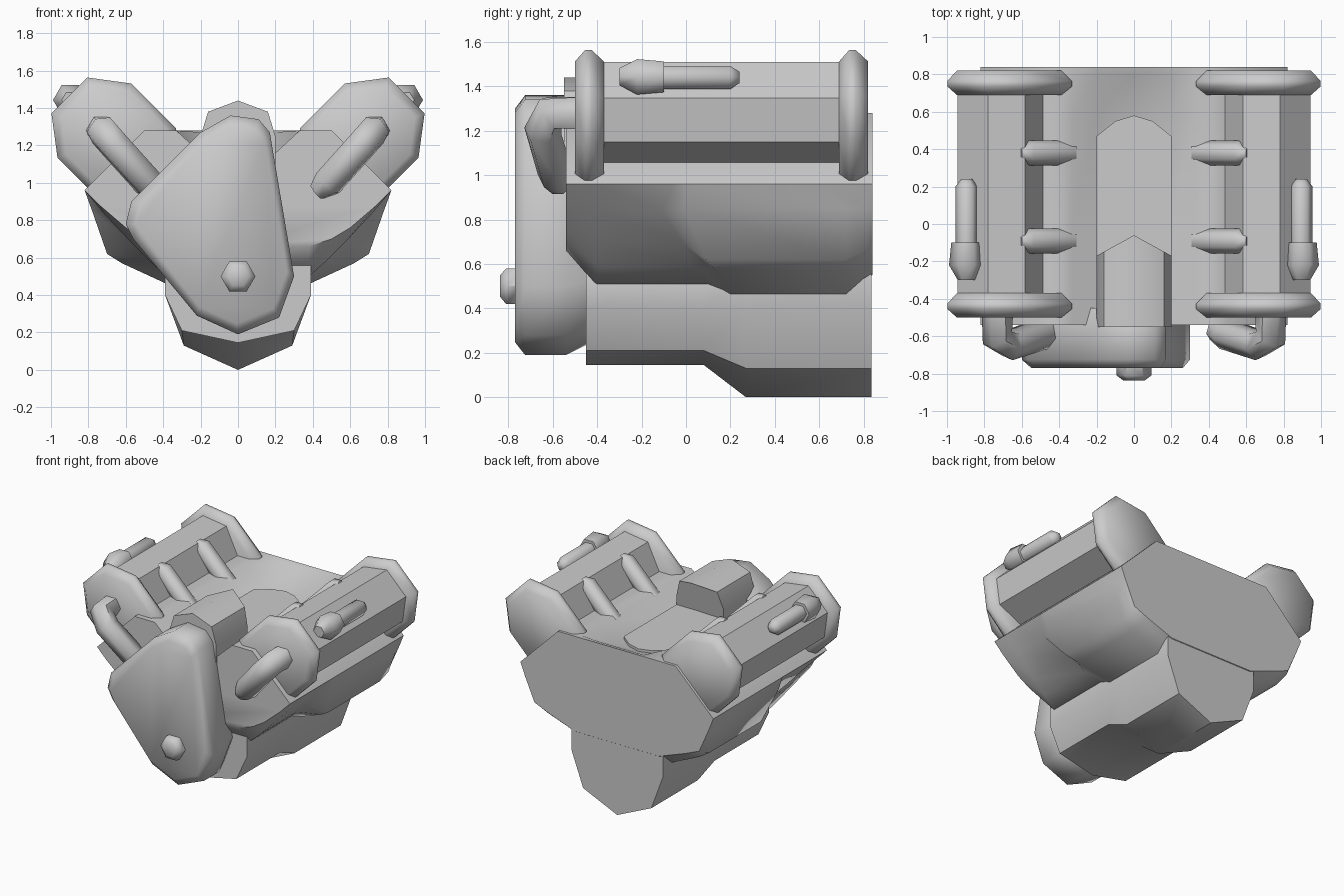
import bpy, bmesh
from math import radians, cos, sin, pi
from mathutils import Vector

if "Cube" in bpy.data.objects:
    bpy.data.objects.remove(bpy.data.objects["Cube"])

S = 2 ** -0.5  # both banks lean 45 degrees


def finish(ob, mirror=False, angle=50):
    if mirror:
        m = ob.modifiers.new("Mirror", 'MIRROR')
        m.use_axis[0] = True
    bpy.ops.object.select_all(action='DESELECT')
    ob.select_set(True)
    bpy.context.view_layer.objects.active = ob
    bpy.ops.object.shade_smooth_by_angle(angle=radians(angle))
    return ob


def loft(name, rings, mirror=False, angle=50):
    """Skin closed rings of equal point count and cap both ends."""
    bm = bmesh.new()
    vs = [[bm.verts.new(p) for p in r] for r in rings]
    n = len(vs[0])
    for a, b in zip(vs, vs[1:]):
        for i in range(n):
            bm.faces.new((a[i], a[(i + 1) % n], b[(i + 1) % n], b[i]))
    bm.faces.new(vs[0])
    bm.faces.new(vs[-1])
    bmesh.ops.recalc_face_normals(bm, faces=bm.faces[:])
    me = bpy.data.meshes.new(name)
    bm.to_mesh(me)
    bm.free()
    ob = bpy.data.objects.new(name, me)
    bpy.context.collection.objects.link(ob)
    return finish(ob, mirror, angle)


def at(prof, y, k=1.0, c=(0, 0)):
    """Place an (x, z) profile at depth y, scaled by k about c."""
    return [(c[0] + (x - c[0]) * k, y, c[1] + (z - c[1]) * k) for x, z in prof]


def sym(half):
    """Full ring from right-half 3D points (first and last may lie on x=0)."""
    return half + [(-x, y, z) for x, y, z in reversed(half) if x > 1e-6]


def bank(prof):
    """Bank coordinates (u along lean, half-width v) to x, z."""
    return [((u + v - 0.4) * S, (u - v + 0.4) * S) for u, v in prof]


def ngon(x, z, r, n=6, rot=0.0):
    return [(x + r * cos(rot + 2 * pi * i / n), z + r * sin(rot + 2 * pi * i / n)) for i in range(n)]


def tube(name, pts, radius, mirror=True):
    """Six-sided pipe along points (x, y, z, radius factor)."""
    cu = bpy.data.curves.new(name, 'CURVE')
    cu.dimensions = '3D'
    cu.bevel_depth = radius
    cu.bevel_resolution = 1
    cu.use_fill_caps = True
    sp = cu.splines.new('POLY')
    sp.points.add(len(pts) - 1)
    for p, (x, y, z, r) in zip(sp.points, pts):
        p.co = (x, y, z, 1)
        p.radius = r
    ob = bpy.data.objects.new(name, cu)
    bpy.context.collection.objects.link(ob)
    bpy.ops.object.select_all(action='DESELECT')
    ob.select_set(True)
    bpy.context.view_layer.objects.active = ob
    bpy.ops.object.convert(target='MESH')
    return finish(bpy.context.object, mirror, 62)


# Crankcase with a deeper rear sump
shallow = [(0, .145), (.30, .21), (.39, .40), (.39, .56), (.26, .80), (.26, 1.1), (0, 1.1)]
deep = [(0, 0), (.29, .13), (.39, .40), (.39, .56), (.33, 1.0), (.30, 1.1), (0, 1.1)]
loft("crankcase", [sym(at(shallow, -.45)), sym(at(shallow, .08)),
                   sym(at(deep, .27)), sym(at(deep, .835))], angle=40)

# V-shaped cylinder block with valley and bulged rear flanks


def block_ring(y, flank, floor=1.16):
    top = [(0, y, floor), (.2, y, floor), (.33, y, 1.28), (.5, y, 1.28), (.82, y, .96)]
    return sym(top + flank + [(0, flank[-1][1], flank[-1][2])])


slim = [(.72, .84), (.58, .69), (.48, .59), (.38, .50)]
bulge = [(.78, .85), (.70, .62), (.62, .57), (.36, .45)]
tips = (-.04, .06, .10, .18)
loft("cylinder_block", [
    block_ring(-.54, at([(.74, .88), (.60, .76), (.50, .70), (.38, .66)], -.54)),
    block_ring(-.40, at(slim, -.40)),
    block_ring(-.06, [(x, y - .07, z) for (x, z), y in zip(slim, tips)]),
    block_ring(0.0, [(x, y + .03, z) for (x, z), y in zip(bulge, tips)]),
    block_ring(.58, at(bulge, .72)),
    block_ring(.80, at([(.78, .85), (.71, .66), (.60, .61), (.36, .53)], .81), 1.27),
    block_ring(.84, at([(.78, .86), (.70, .68), (.58, .63), (.36, .55)], .84), 1.28)])

# Flat valley floor with a rounded rear end
floor = [(.2, -.5), (.2, .47), (.1, .55), (0, .58), (-.1, .55), (-.2, .47), (-.2, -.5)]
loft("valley_floor", [[(x, y, z) for x, y in floor] for z in (1.05, 1.18)], angle=30)

# Faceted housing at the front of the valley
arch = [(.2, 1.1), (.2, 1.25), (.16, 1.38), (0, 1.44), (-.16, 1.38), (-.2, 1.25), (-.2, 1.1)]
loft("valley_housing", [at(arch, -.55), [(x, -.06 - abs(x) * .55, z) for x, z in arch]])

# Cylinder heads and their end flanges
head = bank([(1.22, -.15), (1.46, -.235), (1.62, -.115), (1.62, .115), (1.46, .235), (1.22, .15)])
loft("cylinder_head", [at(head, -.42), at(head, .74)], True)
rim = bank([(1.0, -.13), (1.15, -.28), (1.485, -.28), (1.676, -.135),
            (1.676, .135), (1.485, .28), (1.15, .28), (1.0, .13)])
mid = bank([(1.36, 0)])[0]
for label, y in (("front", -.435), ("rear", .755)):
    loft(f"{label}_head_flange", [at(rim, y - .065, .84, mid), at(rim, y - .02, 1, mid),
                                  at(rim, y + .01, 1, mid), at(rim, y + .065, .84, mid)], True)

# Short intake runners on the inner side of each head
for i, y in enumerate((-.09, .38)):
    ends = bank([(1.06, -.215), (1.42, -.215), (1.47, -.20)])
    tube(f"intake_runner_{i + 1}", [(x, y, z, r) for (x, z), r in zip(ends, (1, 1, .55))], .067)

# Timing cover and its hexagonal bolt
cover = [(-.04, 1.36), (-.2, 1.27), (-.57, .90), (-.60, .78), (-.56, .70), (-.22, .29),
         (0, .19), (.22, .28), (.30, .50), (.17, 1.27), (.11, 1.34)]
cc = (-.09, .76)
loft("timing_cover", [at(cover, -.77, .9, cc), at(cover, -.725, 1, cc),
                      at(cover, -.54, 1, cc), at(cover, -.45, .92, cc)], angle=52)
loft("timing_bolt", [at(ngon(0, .5, r), y) for y, r in ((-.838, .055), (-.81, .093), (-.74, .093))])

# Bent pipes leaving the front flanges
tube("bent_pipe", [(.73, -.45, 1.28, 1), (.73, -.61, 1.28, 1), (.66, -.645, 1.2, 1),
                   (.48, -.585, 1.0, 1), (.42, -.57, .95, .6)], .085)

# Plug and rod on the outer side of each head
loft("side_plug", [at(ngon(.897, 1.443, r), y) for y, r in
                   ((-.30, .045), (-.22, .092), (-.10, .08))], True, 60)
loft("side_rod", [at(ngon(.895, 1.44, r), y) for y, r in
                  ((-.13, .06), (.20, .06), (.24, .03))], True, 62)
